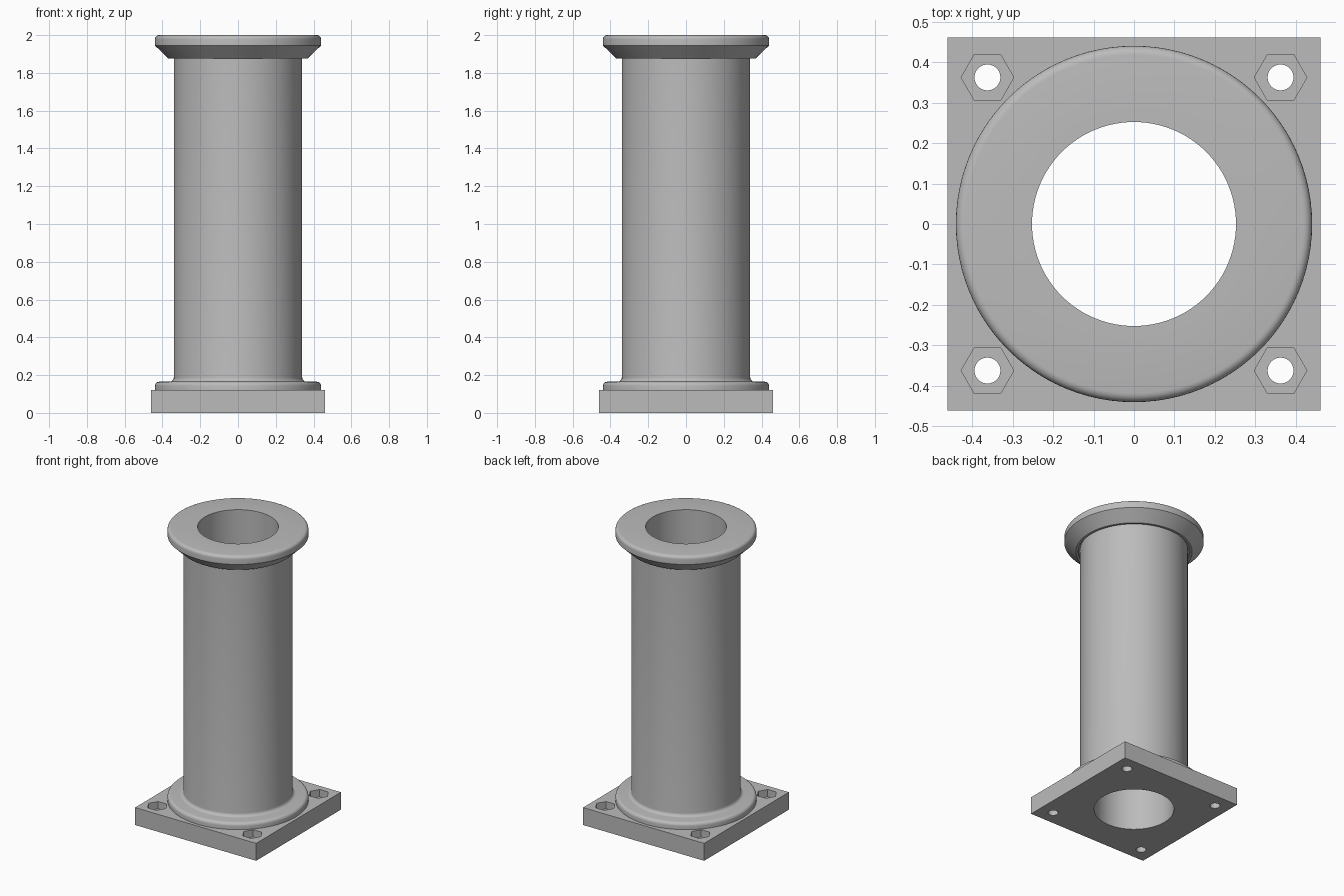
import bpy, bmesh
from math import cos, sin, pi, radians

cube = bpy.data.objects.get("Cube")
if cube:
    bpy.data.objects.remove(cube, do_unlink=True)

SEGMENTS = 96
BORE = 0.252
PLATE_TOP = 0.12
FLANGE = 0.44
TUBE = 0.34
HOLE = 0.362

grey = bpy.data.materials.new("plain_grey")
grey.use_nodes = True
grey.diffuse_color = (0.5, 0.5, 0.5, 1)
grey.node_tree.nodes["Principled BSDF"].inputs["Base Color"].default_value = (0.5, 0.5, 0.5, 1)


def smooth(obj, angle=35):
    bpy.ops.object.select_all(action="DESELECT")
    obj.select_set(True)
    bpy.context.view_layer.objects.active = obj
    bpy.ops.object.shade_smooth_by_angle(angle=radians(angle))


def arc(r, z, radius, start, end, steps=5):
    """Points (radius, height) along a rounded corner, angles in degrees."""
    angles = [radians(start + (end - start) * i / steps) for i in range(steps + 1)]
    return [(r + radius * cos(a), z + radius * sin(a)) for a in angles]


def lathe(name, profile):
    """Revolve a closed (radius, height) section around z."""
    bm = bmesh.new()
    rings = []
    for r, z in profile:
        rings.append([bm.verts.new((r * cos(2 * pi * i / SEGMENTS), r * sin(2 * pi * i / SEGMENTS), z))
                      for i in range(SEGMENTS)])
    for k, low in enumerate(rings):
        high = rings[(k + 1) % len(rings)]
        for i in range(SEGMENTS):
            j = (i + 1) % SEGMENTS
            bm.faces.new((low[i], low[j], high[j], high[i]))
    bmesh.ops.recalc_face_normals(bm, faces=bm.faces)
    mesh = bpy.data.meshes.new(name)
    bm.to_mesh(mesh)
    bm.free()
    obj = bpy.data.objects.new(name, mesh)
    bpy.context.collection.objects.link(obj)
    mesh.materials.append(grey)
    smooth(obj)
    return obj


# Column: bottom flange, fillet, tube, groove, flared top flange, bore
profile = [(BORE, PLATE_TOP), (FLANGE, PLATE_TOP)]
profile += arc(FLANGE - 0.022, 0.143, 0.022, 0, 90)
profile += arc(TUBE + 0.022, 0.187, 0.022, 270, 180)
profile += [(TUBE, 1.89), (0.352, 1.89), (0.352, 1.875), (0.367, 1.875), (FLANGE, 1.945)]
profile += arc(FLANGE - 0.022, 1.978, 0.022, 0, 90)
profile += [(BORE, 2.0)]
lathe("column", profile)

# Square base plate
bpy.ops.mesh.primitive_cube_add(size=1, location=(0, 0, PLATE_TOP / 2))
plate = bpy.context.object
plate.name = "base_plate"
plate.scale = (0.922, 0.922, PLATE_TOP)
bpy.ops.object.transform_apply(location=True, rotation=False, scale=True)
plate.data.materials.append(grey)


def cut(sides, radius, bottom, x=0, y=0):
    """Cut an upright prism out of the plate, from bottom up through its top."""
    top = PLATE_TOP + 0.05
    bpy.ops.mesh.primitive_cylinder_add(vertices=sides, radius=radius, depth=top - bottom,
                                        location=(x, y, (top + bottom) / 2),
                                        rotation=(0, 0, pi / 2 if sides == 6 else 0))
    cutter = bpy.context.object
    cutter.hide_render = True
    mod = plate.modifiers.new("cut", "BOOLEAN")
    mod.operation = "DIFFERENCE"
    mod.solver = "EXACT"
    mod.object = cutter
    bpy.context.view_layer.objects.active = plate
    bpy.ops.object.modifier_apply(modifier=mod.name)
    bpy.data.objects.remove(cutter, do_unlink=True)


# Centre bore, then a hexagonal nut pocket and a bolt hole in each corner
cut(SEGMENTS, BORE, -0.05)
for sx in (-1, 1):
    for sy in (-1, 1):
        cut(6, 0.065, 0.07, sx * HOLE, sy * HOLE)
        cut(32, 0.032, -0.05, sx * HOLE, sy * HOLE)
smooth(plate)
